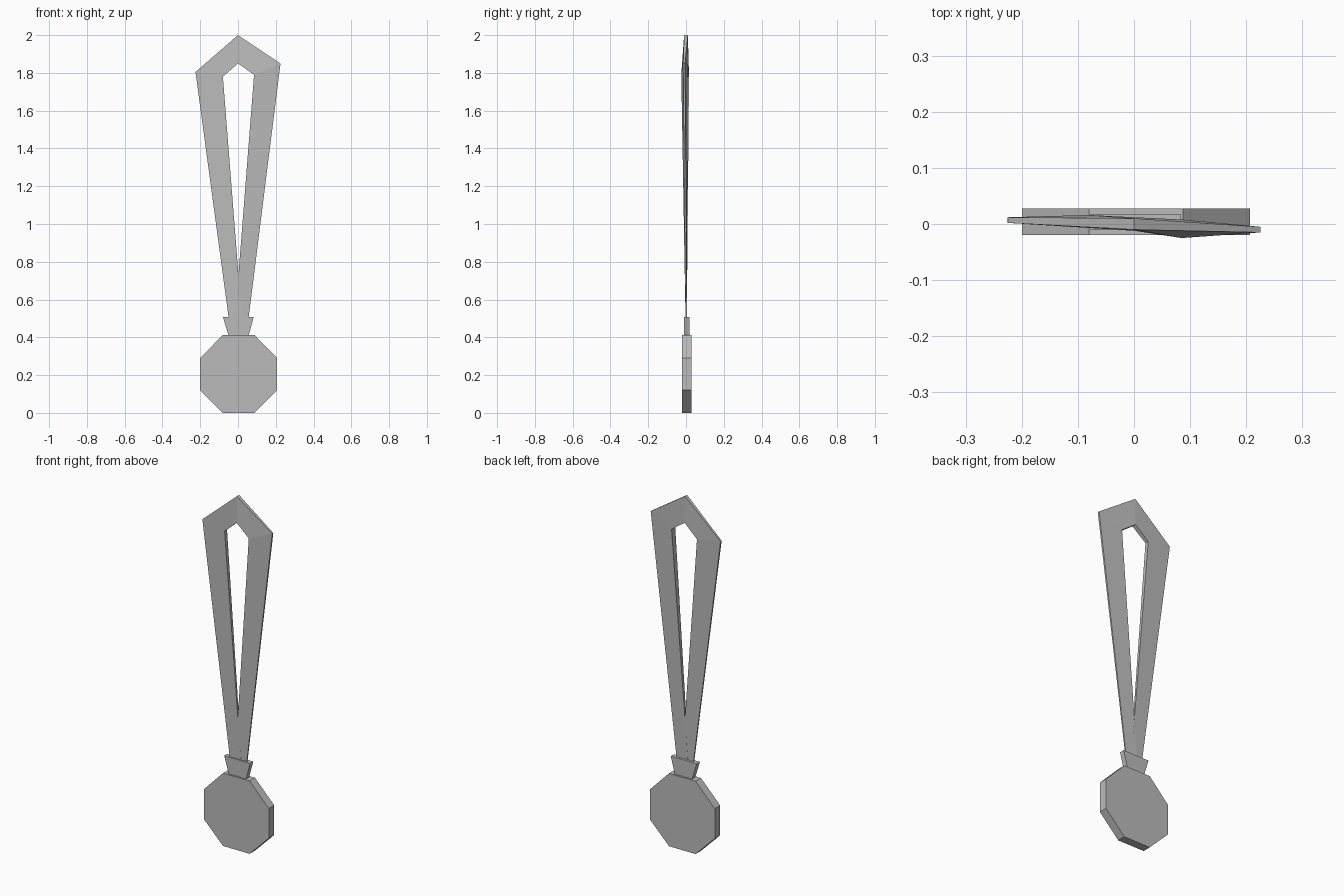
import bpy, bmesh

cube = bpy.data.objects.get("Cube")
if cube:
    bpy.data.objects.remove(cube, do_unlink=True)

# One plain grey for the whole medal
grey = bpy.data.materials.new("plain grey")
grey.use_nodes = True
colour = (0.5, 0.5, 0.5, 1)
grey.diffuse_color = colour
grey.node_tree.nodes["Principled BSDF"].inputs["Base Color"].default_value = colour


def finish(name, bm):
    bmesh.ops.recalc_face_normals(bm, faces=bm.faces)
    mesh = bpy.data.meshes.new(name)
    bm.to_mesh(mesh)
    bm.free()
    mesh.materials.append(grey)
    obj = bpy.data.objects.new(name, mesh)
    bpy.context.collection.objects.link(obj)
    return obj


def plate(name, outline, front, back):
    """Extrude an x-z outline from front to back along y."""
    bm = bmesh.new()
    face = bm.faces.new([bm.verts.new((x, front, z)) for x, z in outline])
    result = bmesh.ops.extrude_face_region(bm, geom=[face])
    moved = [v for v in result["geom"] if isinstance(v, bmesh.types.BMVert)]
    bmesh.ops.translate(bm, vec=(0, back - front, 0), verts=moved)
    return finish(name, bm)


def ribbon(name, stations):
    """Loft a four-sided band; each edge is (x, z, front y, back y)."""
    bm = bmesh.new()
    rings = []
    for outer, inner in stations:
        (ox, oz, of, ob), (ix, iz, nf, nb) = outer, inner
        corners = [(ox, of, oz), (ix, nf, iz), (ix, nb, iz), (ox, ob, oz)]
        rings.append([bm.verts.new(c) for c in corners])
    for a, b in zip(rings, rings[1:]):
        for i in range(4):
            j = (i + 1) % 4
            bm.faces.new((a[i], a[j], b[j], b[i]))
    bm.faces.new(rings[0])
    bm.faces.new(rings[-1])
    return finish(name, bm)


# Octagonal disc
disc = [(-0.08, 0), (0.087, 0), (0.207, 0.12), (0.207, 0.29),
        (0.087, 0.413), (-0.08, 0.413), (-0.2, 0.29), (-0.2, 0.12)]
plate("medal_disc", disc, -0.02, 0.028)

# Flared clasp joining disc and ribbon
clasp = [(-0.05, 0.41), (0.057, 0.41), (0.083, 0.508), (-0.08, 0.508)]
plate("ribbon_clasp", clasp, -0.01, 0.018)

# Folded neck ribbon, crossing over itself at the clasp
ribbon("neck_ribbon", [
    ((-0.045, 0.47, -0.003, 0.004), (0.023, 0.47, -0.003, 0.004)),
    ((-0.225, 1.805, 0.002, 0.012), (-0.08, 1.78, -0.006, 0.016)),
    ((0, 2, -0.01, 0.01), (0, 1.85, -0.012, 0.012)),
    ((0.225, 1.85, -0.015, -0.005), (0.085, 1.79, -0.025, 0.008)),
    ((0.052, 0.47, -0.002, 0.005), (-0.018, 0.47, -0.002, 0.005)),
])
